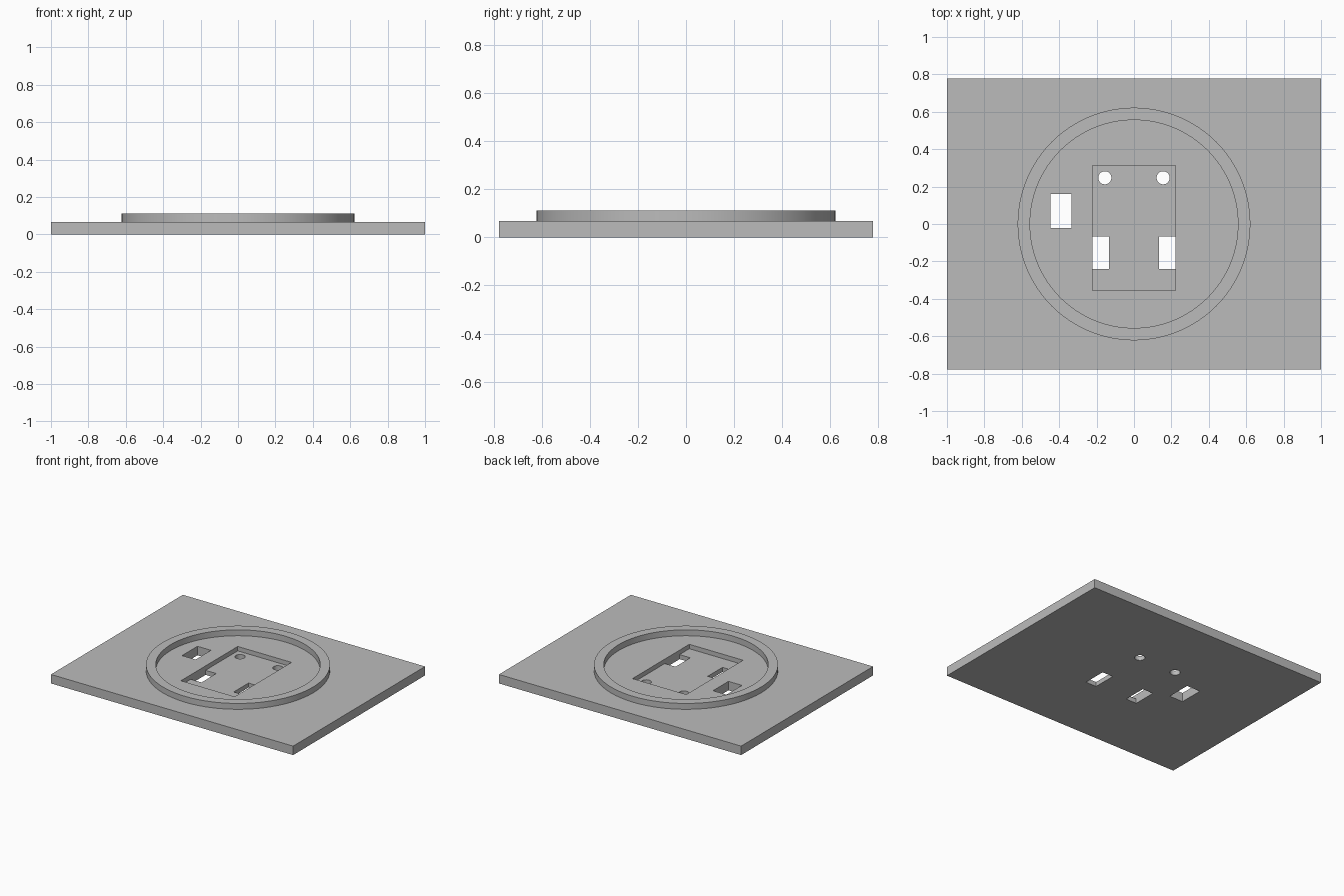
import bpy
import bmesh
import math

if "Cube" in bpy.data.objects:
    bpy.data.objects.remove(bpy.data.objects["Cube"], do_unlink=True)

PLATE_TOP = 0.067
RING_TOP = 0.111
POCKET_FLOOR = 0.034

grey = bpy.data.materials.new("plain_grey")
grey.use_nodes = True
grey.diffuse_color = (0.5, 0.5, 0.5, 1)
grey.node_tree.nodes["Principled BSDF"].inputs["Base Color"].default_value = (0.5, 0.5, 0.5, 1)


def box(name, x0, x1, y0, y1, z0, z1):
    bpy.ops.mesh.primitive_cube_add(size=1, location=((x0 + x1) / 2, (y0 + y1) / 2, (z0 + z1) / 2))
    obj = bpy.context.object
    obj.name = name
    obj.scale = (x1 - x0, y1 - y0, z1 - z0)
    bpy.ops.object.transform_apply(location=True, rotation=False, scale=True)
    obj.data.materials.append(grey)
    return obj


def cut(target, cutter):
    cutter.hide_render = True
    mod = target.modifiers.new("cut", "BOOLEAN")
    mod.operation = "DIFFERENCE"
    mod.solver = "EXACT"
    mod.object = cutter
    bpy.context.view_layer.objects.active = target
    bpy.ops.object.modifier_apply(modifier=mod.name)
    bpy.data.objects.remove(cutter, do_unlink=True)


# Base plate with a shallow rectangular pocket
plate = box("base_plate", -1, 1, -0.778, 0.778, 0, PLATE_TOP)
cut(plate, box("pocket_cutter", -0.222, 0.222, -0.356, 0.314, POCKET_FLOOR, 0.2))

# Side slot, then mirrored slots and round holes inside the pocket
cut(plate, box("side_slot_cutter", -0.447, -0.335, -0.022, 0.16, -0.1, 0.2))
for side in (-1, 1):
    xs = sorted((side * 0.133, side * 0.2218))
    cut(plate, box("slot_cutter", *xs, -0.241, -0.066, -0.1, 0.2))
    bpy.ops.mesh.primitive_cylinder_add(vertices=48, radius=0.035, depth=0.4,
                                        location=(side * 0.156, 0.247, 0))
    hole = bpy.context.object
    hole.data.materials.append(grey)
    cut(plate, hole)

# Raised circular rim, spun from its section
bm = bmesh.new()
section = [(0.622, PLATE_TOP - 0.005), (0.622, RING_TOP),
           (0.556, RING_TOP), (0.556, PLATE_TOP - 0.005)]
verts = [bm.verts.new((r, 0, z)) for r, z in section]
edges = [bm.edges.new((verts[i], verts[(i + 1) % 4])) for i in range(4)]
bmesh.ops.spin(bm, geom=verts + edges, cent=(0, 0, 0), axis=(0, 0, 1),
               angle=math.tau, steps=128, use_duplicate=False)
bmesh.ops.remove_doubles(bm, verts=bm.verts, dist=0.0001)
bmesh.ops.recalc_face_normals(bm, faces=bm.faces)
mesh = bpy.data.meshes.new("raised_rim")
bm.to_mesh(mesh)
bm.free()
mesh.materials.append(grey)
rim = bpy.data.objects.new("raised_rim", mesh)
bpy.context.collection.objects.link(rim)

# Smooth the round walls, keep the edges sharp
for obj in (plate, rim):
    bpy.ops.object.select_all(action="DESELECT")
    obj.select_set(True)
    bpy.context.view_layer.objects.active = obj
    bpy.ops.object.shade_smooth_by_angle(angle=math.radians(30))
